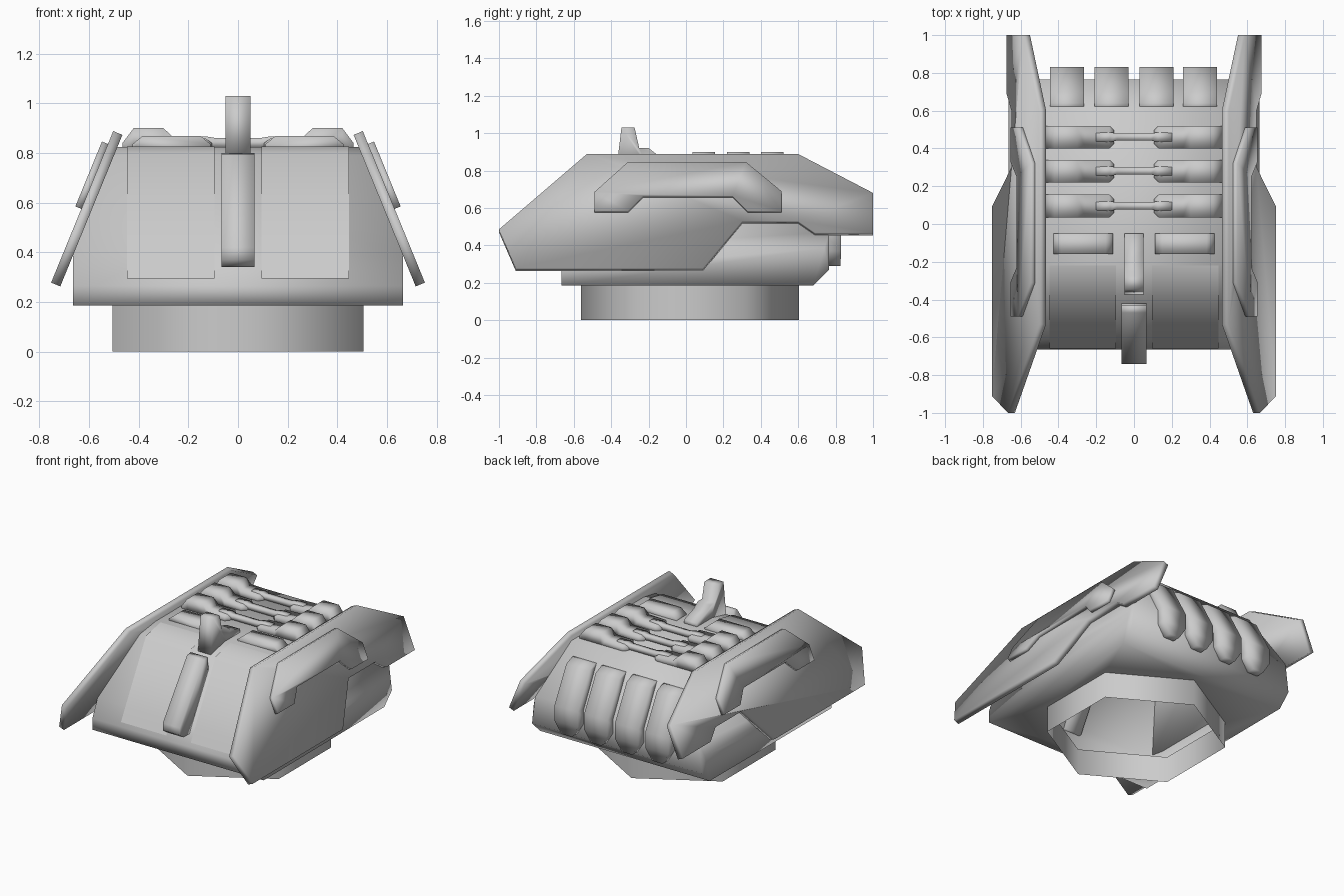
import bpy, bmesh, math
from mathutils import Vector

if "Cube" in bpy.data.objects:
    bpy.data.objects.remove(bpy.data.objects["Cube"])


def finish(bm, name, recalc=True):
    """Turn a bmesh into a smooth-shaded object."""
    if recalc:
        bmesh.ops.recalc_face_normals(bm, faces=bm.faces[:])
    me = bpy.data.meshes.new(name)
    bm.to_mesh(me)
    bm.free()
    for p in me.polygons:
        p.use_smooth = True
    ob = bpy.data.objects.new(name, me)
    bpy.context.collection.objects.link(ob)
    return ob


def stack(name, rings, caps=True):
    """Bridge consecutive rings of points, optionally capping both ends."""
    bm = bmesh.new()
    vs = [[bm.verts.new(p) for p in r] for r in rings]
    for a, b in zip(vs, vs[1:]):
        n = len(a)
        for i in range(n):
            j = (i + 1) % n
            bm.faces.new((a[i], a[j], b[j], b[i]))
    if caps:
        bm.faces.new(vs[0])
        bm.faces.new(vs[-1])
    return finish(bm, name)


def prism_x(name, prof, x0, x1):
    return stack(name, [[(x, y, z) for y, z in prof] for x in (x0, x1)])


def prism_y(name, prof, y0, y1):
    return stack(name, [[(x, y, z) for x, z in prof] for y in (y0, y1)])


def sheet(name, prof, x0, x1):
    """Open strip following a (y, z) path, facing up and forward."""
    bm = bmesh.new()
    rows = [[bm.verts.new((x, y, z)) for x in (x0, x1)] for y, z in prof]
    for (a, b), (d, c) in zip(rows, rows[1:]):
        bm.faces.new((a, b, c, d))
    return finish(bm, name, recalc=False)


def bar_x(name, sections, y, z0):
    """Loft along x; each section is (x, half depth, top z)."""
    return stack(name, [[(x, y - h, z0), (x, y + h, z0), (x, y + h, zt), (x, y - h, zt)]
                        for x, h, zt in sections])


# Hexagonal open mounting ring
R, CY = 0.583, 0.022
hexa = [(R * math.sin(i * math.pi / 3), CY + R * math.cos(i * math.pi / 3)) for i in range(6)]
stack("mount_ring", [[(x, y, z) for x, y in hexa] for z in (0, 0.185)], caps=False)

# Hollow hull: convex shell, with a hexagonal opening in its floor
shell = [(-.665, .185, .665), (-.665, .265, .665), (-.61, .385, .665), (-.375, .79, .507),
         (-.22, .825, .492), (.58, .825, .492), (.765, .47, .635), (.74, .385, .665),
         (.765, .27, .66), (.68, .185, .66)]
bm = bmesh.new()
for y, z, w in shell:
    bm.verts.new((w, y, z))
    bm.verts.new((-w, y, z))
bmesh.ops.convex_hull(bm, input=bm.verts[:])
bmesh.ops.dissolve_limit(bm, angle_limit=0.02, verts=bm.verts[:], edges=bm.edges[:])
floor = [f for f in bm.faces if all(v.co.z < .19 for v in f.verts)]
bmesh.ops.delete(bm, geom=floor, context='FACES_ONLY')
rim = [e for e in bm.edges if len(e.link_faces) == 1]
hv = [bm.verts.new((x, y, .185)) for x, y in hexa]
rim += [bm.edges.new((hv[i], hv[(i + 1) % 6])) for i in range(6)]
bmesh.ops.triangle_fill(bm, edges=rim, use_beauty=True, normal=Vector((0, 0, -1)))
finish(bm, "hull")

# Leaning armour plates with raised trim on both sides
plate = [(-1, .485), (-.53, .888), (.60, .888), (1, .68), (1, .468), (.69, .468),
         (.60, .53), (.30, .53), (.09, .278), (-.91, .278)]
trim = [(-.49, .575), (-.49, .675), (-.31, .836), (.32, .836), (.51, .68), (.51, .575),
        (.33, .575), (.25, .655), (-.23, .655), (-.31, .575)]


def lean(name, prof, side, inner, outer):
    """Slab on the leaning plane, between two offsets along its normal."""
    stack(name, [[(side * (.75 - .41 * (z - .284) + .925 * d), y, z + .38 * d) for y, z in prof]
                 for d in (inner, outer)])


for side, label in ((1, "right"), (-1, "left")):
    lean("armour_plate_" + label, plate, side, -.04, 0)
    lean("plate_trim_" + label, trim, side, -.005, .026)

    # Front glacis panels, thin skins just proud of the hull
    a, b = sorted((side * .095, side * .447))
    sheet("front_panel_" + label,
          [(-.660, .295), (-.618, .372), (-.381, .796), (-.22, .827)], a, b)

    # Low roof blocks
    prism_y("roof_block_" + label,
            [(side * x, z) for x, z in ((.11, .81), (.11, .835), (.15, .868), (.385, .868),
                                        (.425, .835), (.425, .81))], -.16, -.05)

# Three rows of roof clamps: stepped end blocks and a waisted link
clamp = [(.465, .06, .84), (.42, .06, .90), (.30, .06, .90), (.26, .06, .862),
         (.13, .06, .858), (.105, .035, .84)]
half_link = [(.20, .022, .866), (.125, .026, .866), (.09, .018, .86)]
for y in (.095, .28, .46):
    for side in (1, -1):
        bar_x("roof_clamp", [(side * x, h, z) for x, h, z in clamp], y, .81)
    link = half_link + [(-x, h, z) for x, h, z in reversed(half_link)]
    bar_x("clamp_link", link, y, .82)

# Rear vents: tapered at the foot, following the back slope
for cx in (-.355, -.12, .12, .35):
    stack("rear_vent", [[(cx - w, yi, z), (cx + w, yi, z), (cx + w, yo, z), (cx - w, yo, z)]
                        for z, w, yi, yo in ((.745, .09, .60, .64), (.72, .09, .60, .70),
                                             (.48, .09, .72, .83), (.37, .09, .72, .83),
                                             (.29, .04, .74, .825))])

# Roof sight and front bar on the centreline
prism_x("roof_sight", [(-.375, .78), (-.345, 1.03), (-.275, 1.03), (-.25, .92), (-.20, .92),
                       (-.155, .885), (-.05, .85), (-.05, .81), (-.2, .81)], -.05, .05)
prism_x("front_bar", [(-.43, .80), (-.47, .795), (-.74, .42), (-.74, .37), (-.70, .34),
                      (-.61, .34), (-.42, .69)], -.066, .066)
